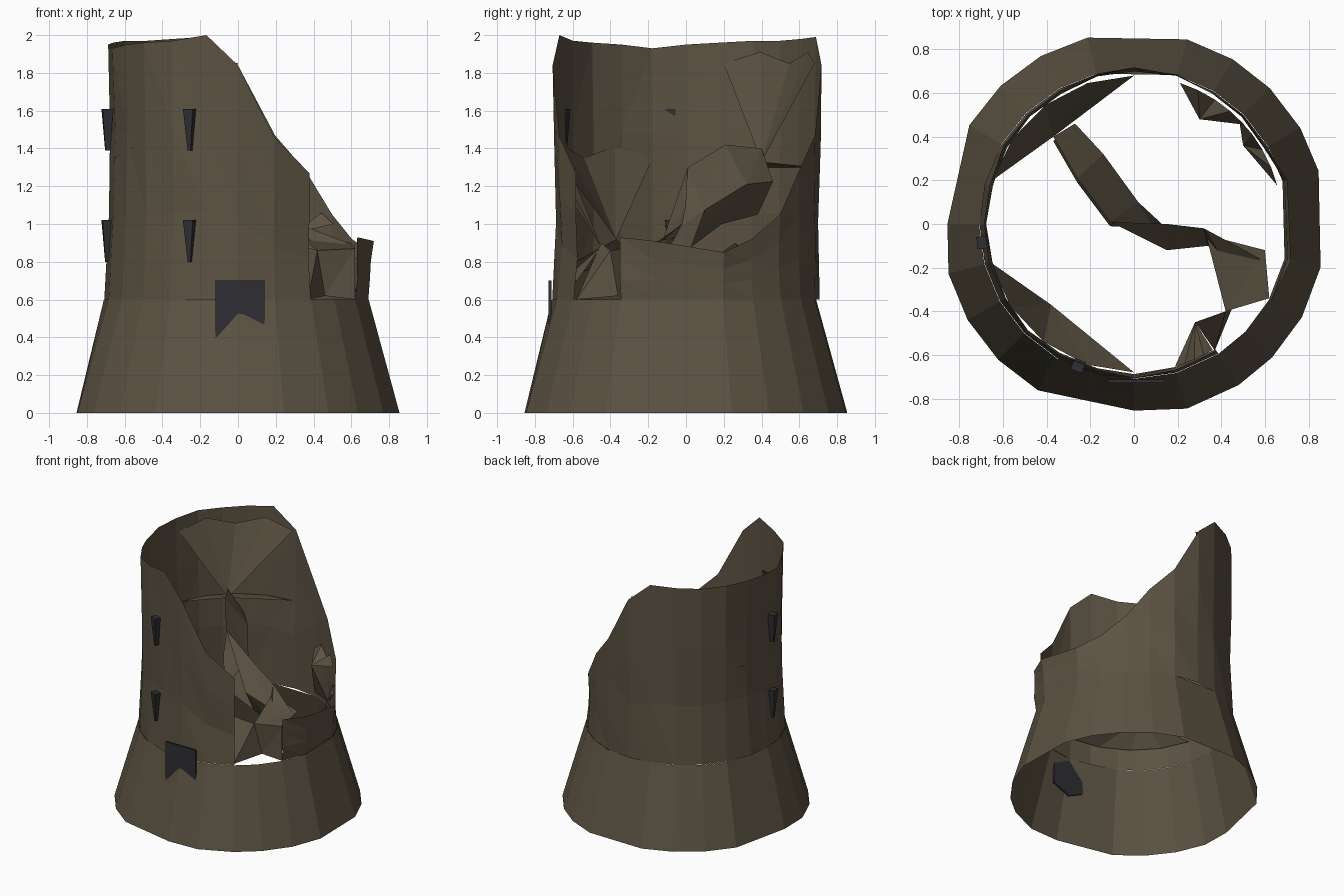
import bpy, math, random
from mathutils import Vector, Matrix

if "Cube" in bpy.data.objects:
    bpy.data.objects.remove(bpy.data.objects["Cube"])

random.seed(4)


def material(name, rgb):
    m = bpy.data.materials.new(name)
    m.diffuse_color = (*rgb, 1)
    m.use_nodes = True
    m.node_tree.nodes["Principled BSDF"].inputs["Base Color"].default_value = m.diffuse_color
    return m


STONE = material("stone", (0.105, 0.085, 0.055))
DARK = material("dark_opening", (0.028, 0.028, 0.034))


def make(name, verts, faces, mat=STONE):
    me = bpy.data.meshes.new(name)
    me.from_pydata([tuple(v) for v in verts], [], faces)
    me.materials.append(mat)
    ob = bpy.data.objects.new(name, me)
    bpy.context.collection.objects.link(ob)
    return ob


def polar(deg, r, z):
    a = math.radians(deg)
    return Vector((r * math.cos(a), r * math.sin(a), z))


# Angle around the tower -> height of the broken rim
RIM = {-57: 1.27, -74: 1.46, -90: 1.84, -104: 2.0, -120: 1.97, -135: 1.96,
       -150: 1.95, -165: 1.93, -180: 1.95, -195: 1.96, -211: 1.97, -226: 1.97,
       -241: 1.98, -256: 1.99, -270: 1.84, -286: 1.47, -301: 1.28, -315: 1.05,
       -330: 0.92, -344: 0.85, -373: 0.91, -389: 0.93}
angles = list(RIM)

# Flared base, open at both ends
base_angles = [a for a in angles if a not in (-104, -195, -270)] + [-404]
n = len(base_angles)
bv = [polar(a, 0.88 if z == 0 else 0.71, z) for z in (0, 0.6) for a in base_angles]
for v in bv:
    v.x = max(-0.855, min(0.855, v.x))
    v.y = max(-0.855, min(0.855, v.y))
make("flared_base", bv, [(i, (i + 1) % n, n + (i + 1) % n, n + i) for i in range(n)])

# Broken upper wall: a thin shell with a gap at the front right
rows = [(0, 0.708), (0.33, 0.69), (0.66, 0.69), (1, 0.70)]
wv = []
for f, r in rows:
    for a in angles:
        j = 0 if f == 0 else random.uniform(-0.01, 0.01)
        if f and a <= -344:
            j += 0.03           # right side leans out
        elif f and -211 <= a <= -150:
            j -= 0.012          # left side leans in
        elif f and -290 < a < -250:
            j += 0.015
        wv.append(polar(a, r + j, 0.6 + f * (RIM[a] - 0.6)))
m = len(angles)
wf = []
for k in range(len(rows) - 1):
    for i in range(m - 1):
        a, b, c, d = k * m + i, k * m + i + 1, (k + 1) * m + i + 1, (k + 1) * m + i
        wf += [(a, b, c), (a, c, d)]
make("broken_wall", wv, wf)


# Rubble ledges that cling to the inside of the wall
def ledge(name, a0, a1, inner, z_out, drop):
    steps = 4
    ring = [a0 + (a1 - a0) * i / steps for i in range(steps + 1)]
    outer = [polar(a, 0.68, z_out + 0.06 * (i % 2)) for i, a in enumerate(ring)]
    low = [polar(a, 0.68, z_out - drop) for a in ring]
    verts = outer + low + [Vector(inner)]
    t = len(verts) - 1
    faces = [(i, i + 1, t) for i in range(steps)]
    faces += [(i + steps + 2, i + steps + 1, t) for i in range(steps)]
    make(name, verts, faces)


ledge("rubble_back_left", 163, 90, (-0.37, 0.40, 1.33), 1.85, 0.55)
ledge("rubble_front_left", -165, -90, (-0.38, -0.37, 0.92), 1.35, 0.6)
ledge("rubble_back_right", 72, 42, (0.30, 0.48, 0.95), 1.0, 0.35)
ledge("rubble_right", 45, 15, (0.50, 0.36, 0.72), 0.84, 0.2)
ledge("rubble_front_right", -58, -74, (0.28, -0.45, 0.88), 1.2, 0.5)

# Ragged remnant of an inner partition: x, y, top z, bottom z, bulge x, bulge y
strip = [(-0.37, 0.40, 1.40, 1.05, 0.10, 0.06), (-0.26, 0.21, 1.42, 1.00, 0.12, 0.11),
         (-0.11, 0.01, 1.30, 0.85, 0.13, 0.09), (0.15, 0.00, 1.10, 0.75, 0.0, -0.12),
         (0.32, -0.02, 1.00, 0.70, 0.02, -0.08), (0.58, -0.16, 0.90, 0.66, -0.10, -0.12)]
pv, pf = [], []
for x, y, zt, zb, dx, dy in strip:
    pv += [(x, y, zt), (x + dx, y + dy, (zt + zb) / 2), (x, y - 0.02, zb)]
for i in range(len(strip) - 1):
    for k in range(2):
        a, b, c, d = 3 * i + k, 3 * i + k + 1, 3 * i + k + 4, 3 * i + k + 3
        pf += [(a, b, c), (a, c, d)]
make("inner_partition", pv, pf)

# Fallen rubble beside the gap
make("gap_rubble",
     [(0.37, -0.58, 0.6), (0.42, -0.40, 0.86), (0.46, -0.36, 0.62), (0.62, -0.34, 0.87),
      (0.62, -0.34, 0.6), (0.60, -0.12, 0.90), (0.33, -0.05, 0.93), (0.28, -0.45, 0.9)],
     [(0, 2, 1), (1, 2, 3), (2, 4, 3), (1, 3, 5), (1, 5, 6), (0, 1, 7)])


# Tapered slit windows, two on the front and two on the left
def slit(name, deg, z):
    prof = [(-0.028, 0.11), (0.028, 0.11), (0.008, -0.11), (-0.008, -0.11)]
    rot = Matrix.Rotation(math.radians(deg), 4, 'Z')
    depth = ((0.67, 0.68), (0.725, 0.708))      # back and front, (top, bottom)
    verts = [rot @ Vector((d[0] if h > 0 else d[1], x, z + h)) for d in depth for x, h in prof]
    make(name, verts, [(3, 2, 1, 0), (4, 5, 6, 7)] +
         [(i, (i + 1) % 4, 4 + (i + 1) % 4, 4 + i) for i in range(4)], DARK)


for side, deg in (("front", -111.5), ("left", -173)):
    for tier, z in (("lower", 0.91), ("upper", 1.50)):
        slit(f"{side}_{tier}_slit", deg, z)

# Dark plate of the doorway: the flare covers its lower end
door = [(-0.12, 0.7), (0.14, 0.7), (0.14, 0.36), (0.0, 0.30), (-0.12, 0.36)]
dv = [(x, y, z) for y in (-0.728, -0.713) for x, z in door]
make("door_plate", dv, [(4, 3, 2, 1, 0), (5, 6, 7, 8, 9)] +
     [(i, (i + 1) % 5, 5 + (i + 1) % 5, 5 + i) for i in range(5)], DARK)
